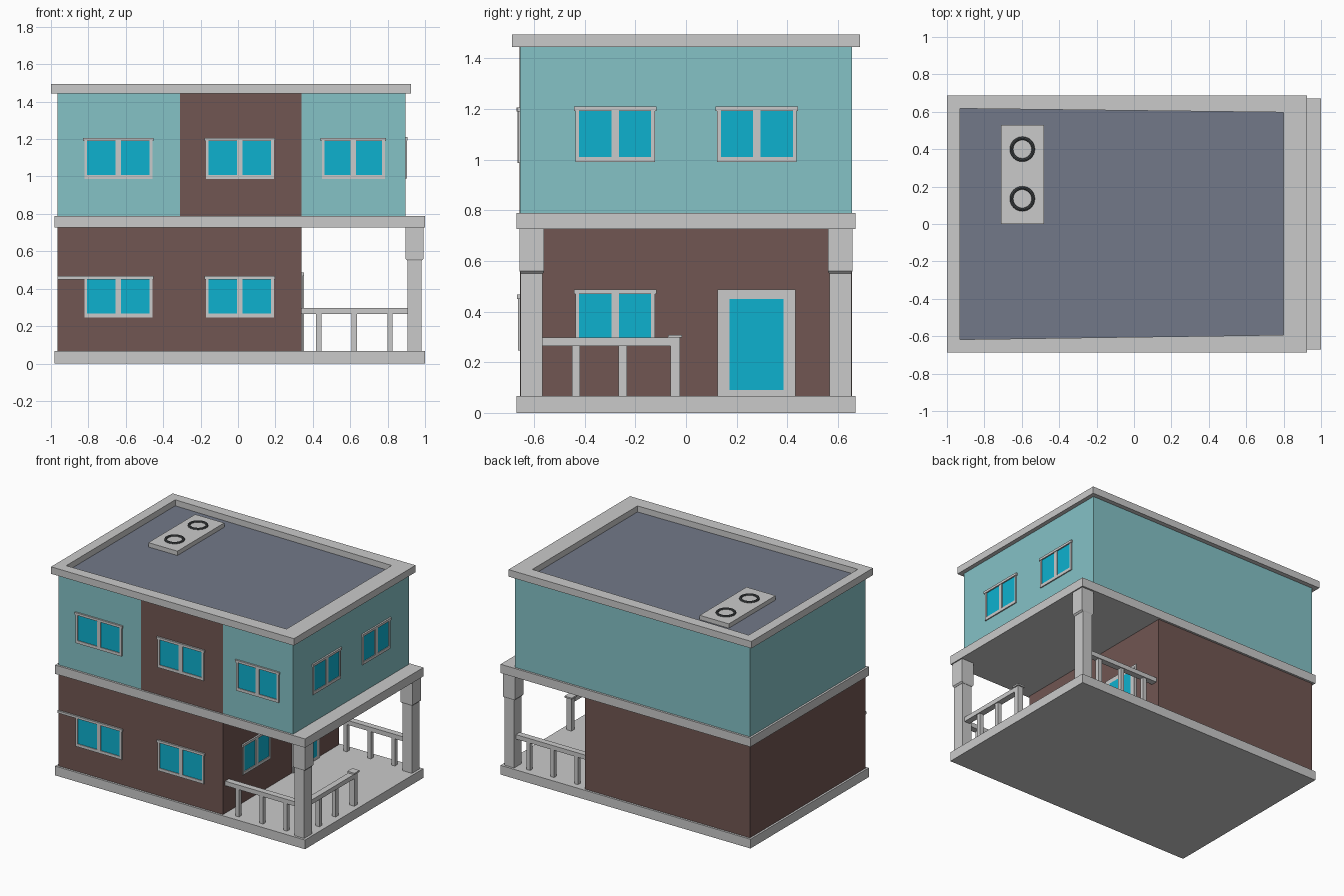
import bpy, bmesh, math
from mathutils import Vector

cube = bpy.data.objects.get("Cube")
if cube:
    bpy.data.objects.remove(cube, do_unlink=True)


def material(name, rgb):
    lin = [((c / 255 + 0.055) / 1.055) ** 2.4 if c > 10 else c / 3295 for c in rgb]
    m = bpy.data.materials.new(name)
    m.use_nodes = True
    m.diffuse_color = (*lin, 1)
    m.node_tree.nodes["Principled BSDF"].inputs["Base Color"].default_value = (*lin, 1)
    return m


TRIM = material("light grey trim", (202, 202, 202))
TEAL = material("teal wall", (133, 194, 198))
BROWN = material("brown wall", (113, 86, 82))
GLASS = material("blue glass", (13, 177, 207))
SLATE = material("slate roof", (114, 121, 136))
DARK = material("dark grey metal", (72, 76, 78))


def finish(name, bm, *mats):
    mesh = bpy.data.meshes.new(name)
    bmesh.ops.recalc_face_normals(bm, faces=bm.faces)
    bm.to_mesh(mesh)
    bm.free()
    for m in mats:
        mesh.materials.append(m)
    ob = bpy.data.objects.new(name, mesh)
    bpy.context.collection.objects.link(ob)
    return ob


def box_mesh(x, y, z):
    bm = bmesh.new()
    bmesh.ops.create_cube(bm, size=1)
    for v in bm.verts:
        v.co = Vector([(r[0] + r[1]) / 2 + c * (r[1] - r[0]) for r, c in zip((x, y, z), v.co)])
    return bm


def box(name, x, y, z, mat=TRIM):
    return finish(name, box_mesh(x, y, z), mat)


def plate(name, side, wall, u, z, depth, mat=TRIM):
    """Thin piece standing out from a front or right wall."""
    if side == "front":
        return box(name, u, (wall - depth, wall), z, mat)
    return box(name, (wall, wall + depth), u, z, mat)


def window(name, side, wall, centre, half, z, lintel_start=None):
    """Glass with jambs, mullion, sill and lintel; z is the glass bottom."""
    top = z + 0.185
    a, b = centre - half, centre + half
    plate(name + "_glass", side, wall, (a, b), (z, top), 0.003, GLASS)
    for label, u in (("jamb_a", (a - 0.012, a + 0.003)), ("jamb_b", (b - 0.003, b + 0.012)),
                     ("mullion", (centre - 0.015, centre + 0.015))):
        plate(name + "_" + label, side, wall, u, (z, top), 0.008)
    plate(name + "_sill", side, wall, (a - 0.012, b + 0.012), (z - 0.018, z + 0.003), 0.008)
    start = a - 0.018 if lintel_start is None else lintel_start
    plate(name + "_lintel", side, wall, (start, b + 0.018), (top, top + 0.017), 0.012)


# Slabs and storeys
WALL_Y = (-0.655, 0.655)
box("base_slab", (-0.98, 1.0), (-0.67, 0.67), (0, 0.066))
box("middle_slab", (-0.98, 1.0), (-0.67, 0.67), (0.727, 0.79))
box("ground_floor_walls", (-0.965, 0.34), WALL_Y, (0.066, 0.727), BROWN)
box("upper_floor_walls", (-0.965, 0.895), WALL_Y, (0.79, 1.447), TEAL)
plate("upper_brown_panel", "front", -0.655, (-0.31, 0.34), (0.79, 1.447), 0.002, BROWN)

# Roof slab with a sunken slate deck
bm = box_mesh((-1.0, 0.925), (-0.688, 0.688), (1.445, 1.495))
top = max(bm.faces, key=lambda f: f.calc_center_median().z)
bmesh.ops.inset_region(bm, faces=[top], thickness=0.1)
edge = bmesh.ops.extrude_discrete_faces(bm, faces=[top])["faces"][0]
edge.material_index = 1
rim = {v for f in bm.faces for v in f.verts if abs(v.co.x) < 0.9 and v.co.z > 1.47}
for v in rim:
    v.co.x = -0.87 if v.co.x < 0 else 0.80
    v.co.y = -0.593 if v.co.y < 0 else 0.597
for v in edge.verts:
    v.co.z = 1.452
finish("roof", bm, TRIM, SLATE)

# Rooftop cooling unit with two fan rings
box("cooling_unit", (-0.71, -0.48), (0.0, 0.53), (1.452, 1.483))
for i, y in enumerate((0.135, 0.4)):
    bpy.ops.mesh.primitive_torus_add(major_radius=0.058, minor_radius=0.009, major_segments=32,
                                     minor_segments=8, location=(-0.597, y, 1.484))
    ring = bpy.context.object
    ring.name = f"fan_ring_{i + 1}"
    ring.data.materials.append(DARK)
    bpy.ops.object.shade_smooth_by_angle()

# Windows
for label, centre, half in (("left", -0.64, 0.17), ("middle", 0.01, 0.17), ("right", 0.617, 0.157)):
    window("upper_front_window_" + label, "front", -0.657 if label == "middle" else -0.655,
           centre, half, 1.005)
window("lower_front_window_left", "front", -0.655, -0.64, 0.17, 0.285 - 0.02, lintel_start=-0.965)
window("lower_front_window_middle", "front", -0.655, 0.01, 0.17, 0.285 - 0.02)
for label, centre in (("front", -0.28), ("back", 0.28)):
    window("upper_side_window_" + label, "right", 0.895, centre, 0.145, 1.008)
window("porch_window", "right", 0.34, -0.28, 0.145, 0.285)

# Porch door
plate("door_frame", "right", 0.34, (0.125, 0.433), (0.066, 0.487), 0.008)
plate("door_panel", "right", 0.348, (0.14, 0.418), (0.066, 0.472), 0.004)
plate("door_glass", "right", 0.352, (0.172, 0.386), (0.09, 0.45), 0.002, GLASS)

# Porch columns with wider tapered heads
for label, s in (("front", -1), ("back", 1)):
    ys = sorted((s * 0.567, s * 0.653))
    box(label + "_column", (0.905, 0.982), ys, (0.066, 0.57))
    head = box_mesh((0.895, 0.992), sorted((s * 0.56, s * 0.657)), (0.56, 0.727))
    low = [f for f in head.faces if f.calc_center_median().z < 0.57]
    neck = bmesh.ops.extrude_face_region(head, geom=low)["geom"]
    bmesh.ops.delete(head, geom=low, context="FACES_ONLY")
    for v in neck:
        if isinstance(v, bmesh.types.BMVert):
            v.co.z = 0.55
            v.co.x = 0.9435 + (v.co.x - 0.9435) * 0.8
            v.co.y = s * 0.61 + (v.co.y - s * 0.61) * 0.9
    finish(label + "_column_head", head, TRIM)

    # Railing between house and column
    box(label + "_rail", (0.34, 0.91), (s * 0.61 - 0.022, s * 0.61 + 0.022), (0.265, 0.297))
    for i in range(3):
        x = 0.432 + 0.19 * i
        box(f"{label}_baluster_{i + 1}", (x - 0.014, x + 0.014),
            (s * 0.61 - 0.015, s * 0.61 + 0.015), (0.066, 0.265))

# Side railing ending at a capped post
box("side_rail", (0.923, 0.967), (-0.57, -0.06), (0.265, 0.297))
for i, y in enumerate((-0.434, -0.25)):
    box(f"side_baluster_{i + 1}", (0.93, 0.96), (y - 0.016, y + 0.016), (0.066, 0.265))
box("end_post", (0.925, 0.965), (-0.062, -0.024), (0.066, 0.298))
box("end_post_cap", (0.916, 0.974), (-0.071, -0.015), (0.297, 0.308))
